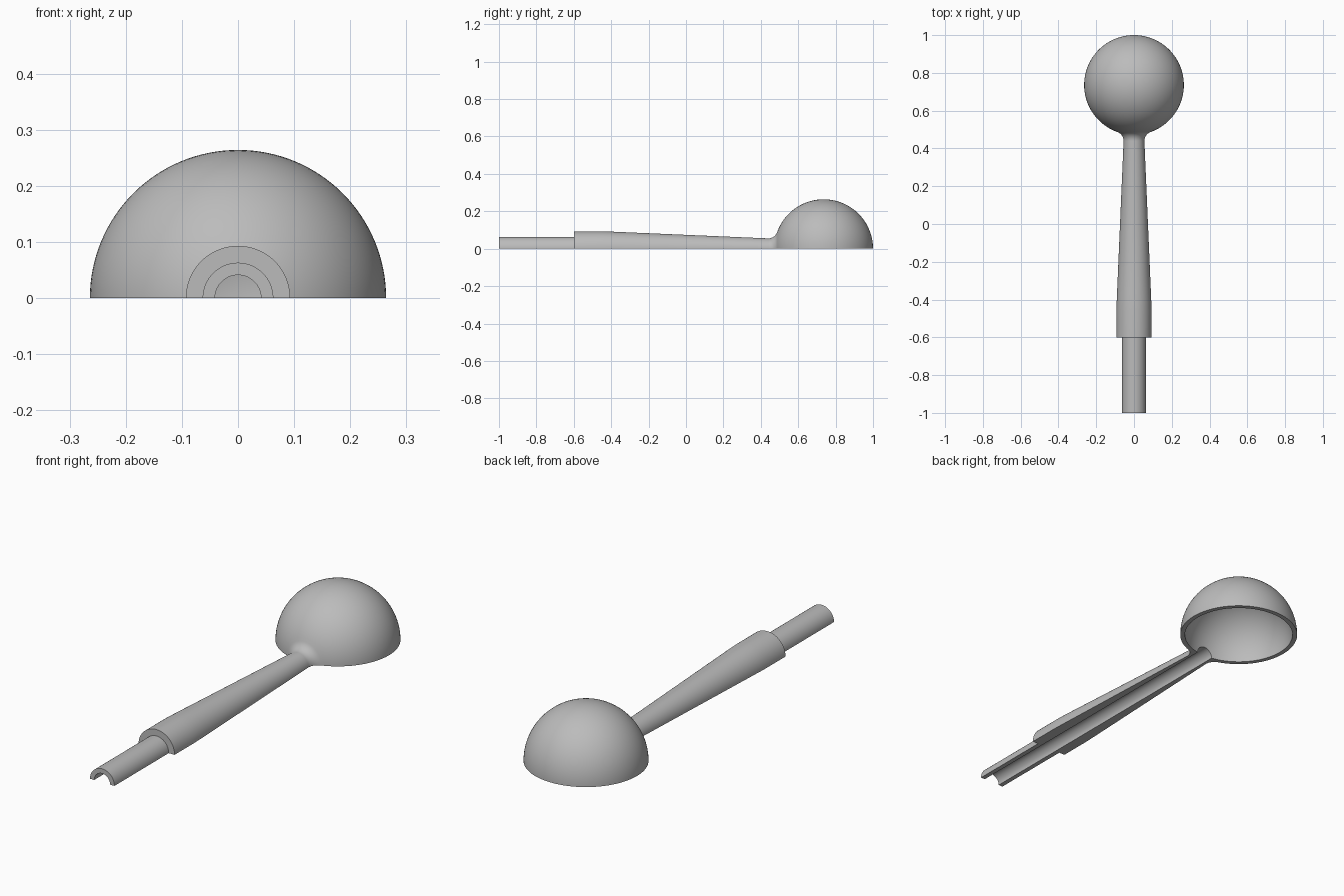
import bpy, bmesh, math

cube = bpy.data.objects.get("Cube")
if cube:
    bpy.data.objects.remove(cube, do_unlink=True)

CENTRE, R_OUT, R_IN = 0.736, 0.264, 0.243   # hollow bulb
BORE, NECK, FILLET = 0.041, 0.055, 0.05     # tube bore, neck, blend radius
STEPS = 64


def arc(cy, radius, start, end, n, cr=0.0):
    """Points (y, r) on an arc; angles run from the +y axis towards +r."""
    return [(cy + radius * math.cos(start + (end - start) * i / n),
             cr + radius * math.sin(start + (end - start) * i / n))
            for i in range(n + 1)]


# Blend between neck and bulb
fil_r = NECK + FILLET
fil_y = CENTRE - math.sqrt((R_OUT + FILLET) ** 2 - fil_r ** 2)
touch = math.atan2(fil_r, fil_y - CENTRE)

# Closed wall section: outside from the tail to the bulb pole, then back inside
profile = [(-1, BORE), (-1, 0.063), (-0.6, 0.063), (-0.6, 0.093), (-0.46, 0.093),
           (-0.42, 0.092), (-0.36, 0.0895)]
profile += arc(fil_y, FILLET, -math.pi / 2, touch - math.pi, 10, fil_r)
profile += arc(CENTRE, R_OUT, touch, 0, 48)[1:]
profile += arc(CENTRE, R_IN, 0, math.pi - math.asin(BORE / R_IN), 48)

# Turn the section through half a circle, with a flat cut face on each side
bm = bmesh.new()
verts = [bm.verts.new((max(r, 0), y, 0)) for y, r in profile]
n = len(verts)
edges = [bm.edges.new((verts[i], verts[(i + 1) % n])) for i in range(n)]
walls = [e for e in edges if max(v.co.x for v in e.verts) > 1e-5]
first_cut = bm.faces.new(verts)
second_cut = bm.faces.new([bm.verts.new((-v.co.x, v.co.y, 0)) for v in verts])
bmesh.ops.spin(bm, geom=walls, cent=(0, 0, 0), axis=(0, -1, 0),
               angle=math.pi, steps=STEPS, use_duplicate=False)
bmesh.ops.remove_doubles(bm, verts=bm.verts[:], dist=1e-5)
bmesh.ops.dissolve_degenerate(bm, edges=bm.edges[:], dist=1e-6)
bmesh.ops.recalc_face_normals(bm, faces=bm.faces[:])

mesh = bpy.data.meshes.new("half_bulb_and_stem")
bm.to_mesh(mesh)
bm.free()
part = bpy.data.objects.new("half_bulb_and_stem", mesh)
bpy.context.collection.objects.link(part)

# Plain grey
grey = bpy.data.materials.new("plain_grey")
grey.use_nodes = True
colour = (0.5, 0.5, 0.5, 1)
grey.diffuse_color = colour
grey.node_tree.nodes["Principled BSDF"].inputs["Base Color"].default_value = colour
mesh.materials.append(grey)

bpy.context.view_layer.objects.active = part
part.select_set(True)
bpy.ops.object.shade_smooth_by_angle(angle=math.radians(30))
